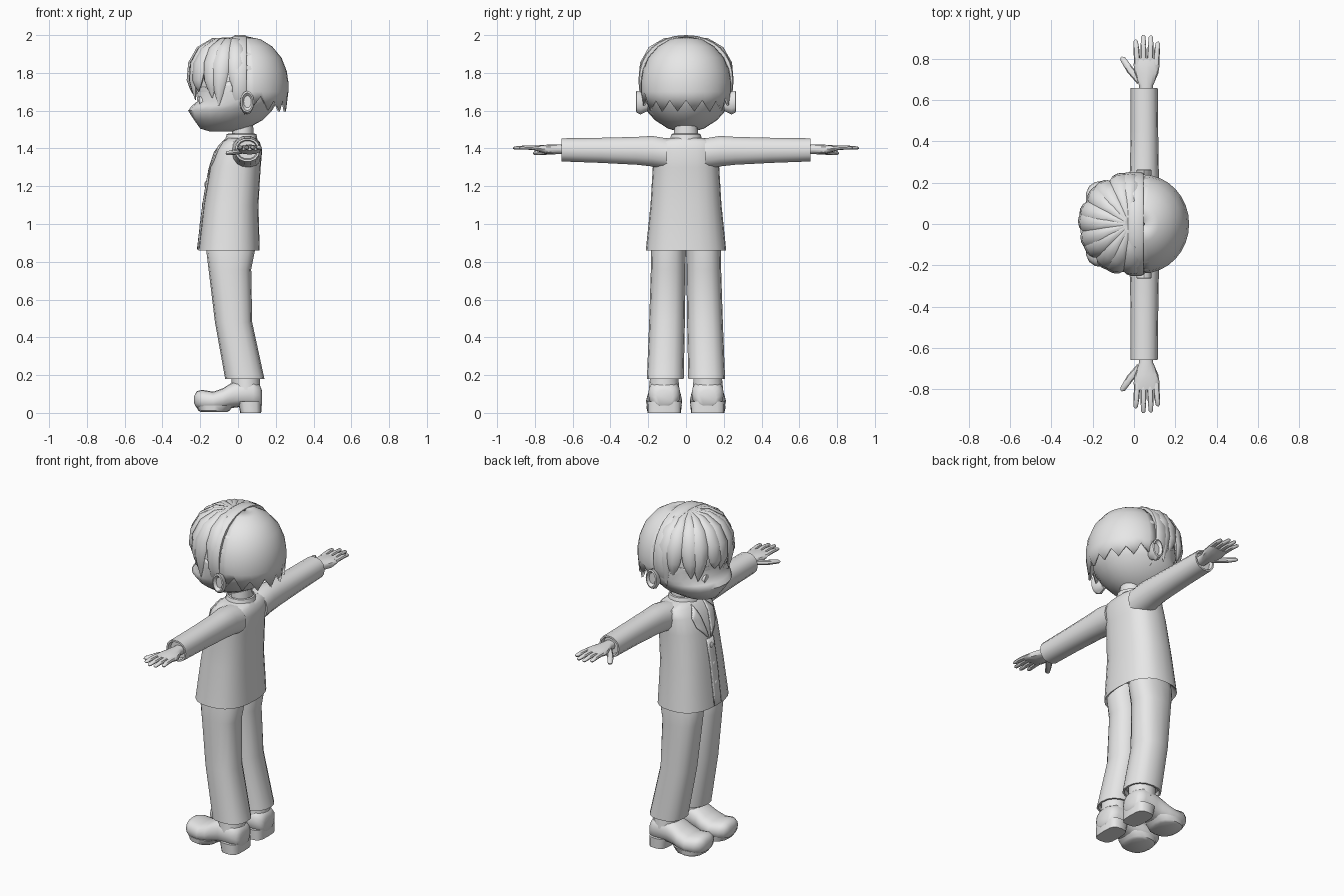
import bpy, bmesh, math
from mathutils import Vector, Matrix

cube = bpy.data.objects.get("Cube")
if cube:
    bpy.data.objects.remove(cube, do_unlink=True)

grey = bpy.data.materials.new("plain_grey")
grey.use_nodes = True
grey.diffuse_color = (0.8, 0.8, 0.8, 1)
grey.node_tree.nodes["Principled BSDF"].inputs["Base Color"].default_value = (0.8, 0.8, 0.8, 1)


def finish(name, bm, angle=40):
    bmesh.ops.recalc_face_normals(bm, faces=bm.faces)
    me = bpy.data.meshes.new(name)
    bm.to_mesh(me)
    bm.free()
    me.materials.append(grey)
    me.shade_smooth()
    me.set_sharp_from_angle(angle=math.radians(angle))
    ob = bpy.data.objects.new(name, me)
    bpy.context.collection.objects.link(ob)
    return ob


def loft(name, rings, angle=40):
    """Skin a list of equal point rings and close both ends."""
    bm = bmesh.new()
    vs = [[bm.verts.new(p) for p in r] for r in rings]
    n = len(vs[0])
    for a, b in zip(vs, vs[1:]):
        for i in range(n):
            j = (i + 1) % n
            bm.faces.new((a[i], a[j], b[j], b[i]))
    bm.faces.new(vs[0])
    bm.faces.new(vs[-1])
    return finish(name, bm, angle)


def ring(c, u, v, n, p=1.0):
    pts = []
    for i in range(n):
        t = 2 * math.pi * i / n
        ca, sa = math.cos(t), math.sin(t)
        pts.append(c + u * math.copysign(abs(ca) ** p, ca) + v * math.copysign(abs(sa) ** p, sa))
    return pts


def tube(name, axis, stations, n=16, p=1.0, angle=40):
    """Loft along an axis; each station is (position, low, high, low, high)."""
    place = {"x": lambda t, a, b: Vector((t, a, b)),
             "y": lambda t, a, b: Vector((a, t, b)),
             "z": lambda t, a, b: Vector((a, b, t))}[axis]
    rings = []
    for t, a0, a1, b0, b1 in stations:
        rings.append(ring(place(t, (a0 + a1) / 2, (b0 + b1) / 2),
                          place(0, (a1 - a0) / 2, 0), place(0, 0, (b1 - b0) / 2), n, p))
    return loft(name, rings, angle)


def upright(name, stations, **kw):
    """Centred tube along z; each station is (z, back, front, half width)."""
    return tube(name, "z", [(z, a, b, -w, w) for z, a, b, w in stations], **kw)


def pair(ob):
    """Mirror a right-hand part (+y) to the left."""
    me = ob.data.copy()
    me.transform(Matrix.Scale(-1, 4, (0, 1, 0)))
    me.flip_normals()
    name = ob.name.replace("right", "left")
    me.name = name
    bpy.context.collection.objects.link(bpy.data.objects.new(name, me))


# Head, face and neck
upright("head", [(1.49, -.15, -.02, .04), (1.505, -.2, .05, .095), (1.55, -.232, .13, .165),
                 (1.6, -.264, .18, .21), (1.625, -.245, .195, .222), (1.65, -.215, .21, .232),
                 (1.72, -.225, .23, .236), (1.82, -.21, .23, .233), (1.9, -.16, .2, .19),
                 (1.96, -.08, .13, .1)], n=24, angle=60)
upright("neck", [(1.4, -.035, .085, .07), (1.53, -.03, .08, .06)])
pair(tube("right_ear", "y", [(.2, .02, .07, 1.6, 1.68), (.24, .01, .085, 1.58, 1.7),
                             (.262, .012, .085, 1.59, 1.705), (.265, .02, .078, 1.6, 1.695),
                             (.25, .03, .07, 1.615, 1.68)], n=12))
pair(tube("right_eye", "x", [(-.17, .06, .12, 1.61, 1.68), (-.204, .065, .115, 1.615, 1.675)], n=12))


# Hair shells under and behind the fringe
def shell(name, side, rx, ry, cx, tip, notch):
    bm = bmesh.new()
    cols = []
    for i in range(17):
        a = math.radians(-90 + 11.25 * i)
        low = tip if i % 2 else notch
        low += .035 * max(0, abs(math.sin(a)) - .8) / .2
        rows = [(.05, 1.992), (.35, 1.978), (.62, 1.94), (.84, 1.88), (.96, 1.81),
                (1, 1.75), (1, 1.7), (.96 if i % 2 else .95, low)]
        cols.append([bm.verts.new((cx + side * rx * s * math.cos(a), ry * s * math.sin(a), z))
                     for s, z in rows])
    for a, b in zip(cols, cols[1:]):
        for k in range(len(a) - 1):
            bm.faces.new((a[k], b[k], b[k + 1], a[k + 1]))
    ob = finish(name, bm, 50)
    mod = ob.modifiers.new("thickness", "SOLIDIFY")
    mod.thickness = .012


shell("back_hair", 1, .227, .24, .04, 1.595, 1.655)
shell("front_scalp", -1, .212, .235, -.01, 1.72, 1.72)
tube("hair_band", "x", [(-.03, -.24, .24, 1.53, 1.99), (-.015, -.252, .252, 1.52, 2),
                        (.035, -.252, .252, 1.52, 2), (.045, -.246, .246, 1.53, 1.995)],
     n=32, p=.92)

# Pointed fringe strands radiating from the crown
up = Vector((0, 0, 1))
for k in range(11):
    b = math.radians(-92 + 18.4 * k)
    out = Vector((-math.cos(b), math.sin(b), 0))
    across = Vector((math.sin(b), math.cos(b), 0))
    tip = (1.66, 1.61, 1.64)[k % 3] + .05 * max(0, math.cos(b))
    lean = across * (.02 if k % 2 else -.012)
    path = [(.02, 1.978, .008, .01), (.45, 1.968, .03, .02), (.75, 1.925, .047, .026),
            (.94, 1.85, .052, .026), (1, 1.76, .04, .02), (.98, (1.76 + tip) / 2, .024, .012),
            (.95, tip, .002, .002)]
    rings = []
    for i, (s, z, w, th) in enumerate(path):
        normal = (out * s + up * max(0, 1.1 - s)).normalized()
        c = Vector((-.02, 0, z)) + out * .232 * s + lean * (i / 6)
        rings.append(ring(c, across * w, normal * th, 8))
    loft(f"fringe_strand_{k + 1}", rings, 55)

# Jacket with collar, lapels, front edge and buttons
jacket = upright("jacket", [(.92, -.17, .08, .17), (.87, -.195, .1, .2), (.86, -.21, .115, .213),
                            (1.1, -.182, .108, .188), (1.3, -.148, .12, .176),
                            (1.39, -.118, .128, .178), (1.435, -.08, .115, .172),
                            (1.455, -.055, .095, .1)], n=24, p=.8)
upright("collar", [(1.42, -.075, .108, .095), (1.475, -.06, .098, .077),
                   (1.478, -.052, .09, .07), (1.45, -.045, .085, .066)])


def plate(name, outline):
    """Thin cloth plate laid on the jacket front, outlined in (y, z)."""
    bm = bmesh.new()
    bm.faces.new([bm.verts.new((-.3, y, z)) for y, z in outline])
    bmesh.ops.subdivide_edges(bm, edges=bm.edges[:], cuts=5, use_grid_fill=True)
    ob = finish(name, bm)
    wrap = ob.modifiers.new("lay_on_jacket", "SHRINKWRAP")
    wrap.target = jacket
    wrap.wrap_method = "PROJECT"
    wrap.use_project_x = True
    wrap.use_positive_direction = True
    wrap.offset = .004
    thick = ob.modifiers.new("thickness", "SOLIDIFY")
    thick.thickness = .008
    thick.offset = 0


for side, s in (("right", 1), ("left", -1)):
    plate(f"{side}_lapel", [(.05 * s, 1.445), (.1 * s, 1.39), (.085 * s, 1.33), (.01 * s, 1.25)])
plate("jacket_front_edge", [(-.03, .865), (.03, .865), (.03, 1.25), (-.03, 1.25)])
for i in range(3):
    z = .99 + .11 * i
    x = -.208 + (z - .86) * .13
    tube(f"button_{i + 1}", "x", [(x + .02, -.016, .016, z - .016, z + .016),
                                  (x - .01, -.016, .016, z - .016, z + .016),
                                  (x - .014, -.01, .01, z - .01, z + .01)], n=10)

# Sleeves
pair(tube("right_sleeve", "y", [(.1, -.045, .125, 1.29, 1.455), (.18, -.03, .122, 1.303, 1.468),
                                (.26, -.02, .12, 1.312, 1.463), (.45, -.016, .117, 1.322, 1.458),
                                (.66, -.016, .115, 1.33, 1.455), (.66, -.006, .105, 1.34, 1.445),
                                (.64, 0, .1, 1.345, 1.44)], n=14, p=.9))

# Hands
pair(tube("right_palm", "y", [(.63, .025, .09, 1.367, 1.42), (.67, .025, .092, 1.37, 1.422),
                              (.73, .004, .118, 1.368, 1.42), (.77, -.002, .124, 1.38, 1.418),
                              (.805, .002, .12, 1.39, 1.412)], n=12, p=.85))


def finger(name, points, r):
    pts = [Vector(q) for q in points]
    way = (pts[-1] - pts[0]).normalized()
    side = way.cross(up).normalized()
    pts.append(pts[-1] + way * r * .6)
    size = [1.0] * (len(pts) - 2) + [.75, .2]
    pair(loft(name, [ring(q, side * r * k, up * r * .8 * k, 8) for q, k in zip(pts, size)]))


for i, (x0, x1, y) in enumerate([(.016, .008, .885), (.046, .045, .908),
                                 (.077, .082, .905), (.107, .116, .875)]):
    finger(f"right_finger_{i + 1}", [(x0, .77, 1.402), ((x0 + x1) / 2, .84, 1.405),
                                     (x1, y, 1.402)], .0145)
finger("right_thumb", [(.03, .69, 1.388), (-.018, .745, 1.38), (-.055, .8, 1.375)], .018)

# Trousers
pair(tube("right_trouser_leg", "z", [(.95, -.15, .08, 0, .17), (.86, -.168, .09, .001, .184),
                                     (.76, -.156, .07, .002, .186), (.48, -.122, .075, .006, .195),
                                     (.18, -.068, .14, .012, .207), (.18, -.058, .13, .022, .197),
                                     (.2, -.05, .122, .03, .19)], n=16, p=.85))

# Shoes with sole and heel, and socks
pair(tube("right_shoe", "x", [(-.232, .075, .15, .05, .09), (-.218, .045, .183, .025, .115),
                              (-.19, .03, .203, .012, .122), (-.13, .02, .212, .01, .112),
                              (-.08, .022, .208, .016, .13), (-.04, .03, .2, .025, .155),
                              (0, .032, .197, .03, .172), (.08, .03, .2, .03, .172),
                              (.115, .045, .185, .03, .15), (.126, .07, .16, .04, .12)],
          n=16, p=.8, angle=50))
pair(tube("right_sole", "z", [(.004, -.195, -.06, .04, .195), (.012, -.21, -.045, .026, .207),
                              (.04, -.222, -.02, .022, .21)], p=.8))
pair(tube("right_heel", "z", [(0, .012, .123, .026, .204), (.06, 0, .124, .024, .206)], p=.6))
pair(tube("right_sock", "z", [(.12, -.03, .118, .035, .197), (.24, -.04, .115, .045, .185)]))
